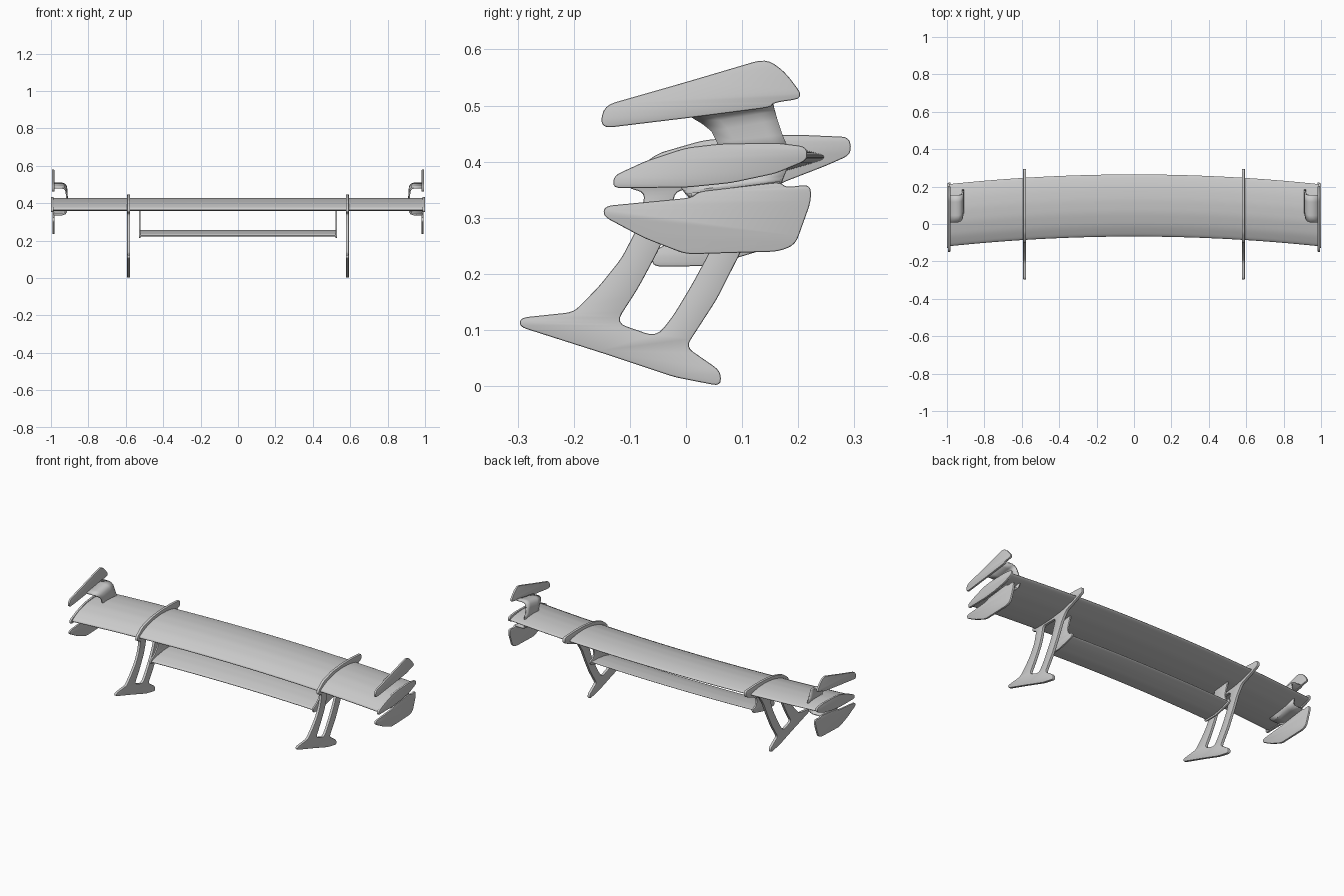
import bpy, bmesh, math
from mathutils import Matrix, Vector

if "Cube" in bpy.data.objects:
    bpy.data.objects.remove(bpy.data.objects["Cube"])

grey = bpy.data.materials.new("light_grey")
grey.diffuse_color = (0.6, 0.6, 0.6, 1)
grey.use_nodes = True
grey.node_tree.nodes["Principled BSDF"].inputs["Base Color"].default_value = grey.diffuse_color


def rounded(pts, r, n=5):
    """Replace each corner by a small quadratic arc."""
    out = []
    pts = [Vector(p) for p in pts]
    for i, p in enumerate(pts):
        a, b = pts[i - 1] - p, pts[(i + 1) % len(pts)] - p
        p0 = p + a.normalized() * min(r, a.length * 0.45)
        p1 = p + b.normalized() * min(r, b.length * 0.45)
        for k in range(n):
            t = k / (n - 1)
            out.append(p0 * (1 - t) ** 2 + p * 2 * t * (1 - t) + p1 * t * t)
    return out


def finish(ob, mirror=True):
    ob.data.materials.clear()
    ob.data.materials.append(grey)
    bpy.ops.object.select_all(action='DESELECT')
    ob.select_set(True)
    bpy.context.view_layer.objects.active = ob
    bpy.ops.object.shade_smooth_by_angle(angle=math.radians(35))
    if mirror:
        m = ob.modifiers.new("mirror", 'MIRROR')
        m.use_mirror_merge = False


def plate(name, x, thick, loops):
    """Upright plate with soft edges, outlined in y and z, mirrored in x."""
    soft = 0.003
    cu = bpy.data.curves.new(name, 'CURVE')
    cu.dimensions = '2D'
    cu.fill_mode = 'BOTH'
    cu.extrude = thick / 2 - soft
    cu.bevel_depth = soft
    cu.bevel_resolution = 1
    cu.offset = -soft
    for pts, r in loops:
        sp = cu.splines.new('POLY')
        co = rounded(pts, r)
        sp.points.add(len(co) - 1)
        for q, c in zip(sp.points, co):
            q.co = (c.x, c.y, 0, 1)
        sp.use_cyclic_u = True
    tmp = bpy.data.objects.new(name + "_outline", cu)
    bpy.context.collection.objects.link(tmp)
    dg = bpy.context.evaluated_depsgraph_get()
    me = bpy.data.meshes.new_from_object(tmp.evaluated_get(dg))
    bpy.data.objects.remove(tmp)
    me.transform(Matrix(((0, 0, 1, x), (1, 0, 0, 0), (0, 1, 0, 0), (0, 0, 0, 1))))
    bm = bmesh.new()
    bm.from_mesh(me)
    bmesh.ops.remove_doubles(bm, verts=bm.verts, dist=1e-5)
    bmesh.ops.recalc_face_normals(bm, faces=bm.faces)
    bm.to_mesh(me)
    bm.free()
    ob = bpy.data.objects.new(name, me)
    bpy.context.collection.objects.link(ob)
    finish(ob)


def mesh_object(name, bm, mirror):
    bmesh.ops.recalc_face_normals(bm, faces=bm.faces)
    me = bpy.data.meshes.new(name)
    bm.to_mesh(me)
    bm.free()
    ob = bpy.data.objects.new(name, me)
    bpy.context.collection.objects.link(ob)
    finish(ob, mirror)
    return ob


def wing(name, half, section, sweep, n=40):
    """Loft one section along x; the ends bend forward."""
    bm = bmesh.new()
    rows = []
    for i in range(n + 1):
        x = -half + 2 * half * i / n
        rows.append([bm.verts.new((x, p.x - sweep * x * x, p.y)) for p in section])
    k = len(section)
    for a, b in zip(rows, rows[1:]):
        for j in range(k):
            bm.faces.new((a[j], a[(j + 1) % k], b[(j + 1) % k], b[j]))
    bm.faces.new(rows[0])
    bm.faces.new(rows[-1])
    mesh_object(name, bm, False)


def bracket(name, rows, thick):
    """Bent strip: each row gives x, front (y, z) and rear (y, z)."""
    bm = bmesh.new()
    grid = []
    for x, y0, z0, y1, z1 in rows:
        grid.append([bm.verts.new((x, y0 + (y1 - y0) * t / 4, z0 + (z1 - z0) * t / 4))
                     for t in range(5)])
    for a, b in zip(grid, grid[1:]):
        for j in range(4):
            bm.faces.new((a[j], a[j + 1], b[j + 1], b[j]))
    ob = mesh_object(name, bm, True)
    s = ob.modifiers.new("thickness", 'SOLIDIFY')
    s.thickness = thick
    s.offset = 0


# Main wing and the smaller wing beneath it
wing("main_wing", 0.99, rounded([
    (-0.067, 0.360), (-0.067, 0.374), (-0.01, 0.403), (0.06, 0.422), (0.13, 0.429),
    (0.19, 0.427), (0.23, 0.421), (0.265, 0.412), (0.265, 0.404), (0.22, 0.390),
    (0.15, 0.372), (0.06, 0.361), (-0.02, 0.358)], 0.02, 4), 0.053)
wing("lower_wing", 0.525, rounded([
    (-0.04, 0.223), (-0.04, 0.233), (0.02, 0.248), (0.08, 0.256), (0.14, 0.258),
    (0.14, 0.252), (0.09, 0.235), (0.03, 0.223)], 0.015, 4), 0.05)

# Tall supports: foot, two legs and the collar around the main wing
plate("support", 0.585, 0.016, [
    ([(-0.297, 0.106), (-0.295, 0.122), (-0.20, 0.132), (-0.155, 0.178), (-0.115, 0.228),
      (-0.088, 0.28), (-0.072, 0.345), (-0.105, 0.353), (-0.10, 0.378), (-0.05, 0.415),
      (0.03, 0.438), (0.12, 0.447), (0.20, 0.448), (0.292, 0.444), (0.295, 0.413),
      (0.25, 0.393), (0.165, 0.36), (0.13, 0.31), (0.097, 0.238), (0.055, 0.155),
      (0.0, 0.07), (0.062, 0.027), (0.062, 0.0), (-0.02, 0.016), (-0.14, 0.056)], 0.015),
    ([(-0.125, 0.113), (-0.053, 0.088), (-0.025, 0.122), (0.01, 0.18), (0.045, 0.245),
      (0.082, 0.35), (-0.02, 0.35), (-0.025, 0.31), (-0.045, 0.25), (-0.085, 0.175)], 0.02)])

# Hangers joining the lower wing to the main wing
plate("lower_wing_hanger", 0.525, 0.01, [
    ([(-0.06, 0.218), (-0.062, 0.238), (-0.02, 0.262), (0.01, 0.30), (0.02, 0.37),
      (0.125, 0.376), (0.10, 0.30), (0.11, 0.272), (0.142, 0.262), (0.135, 0.242),
      (0.085, 0.227), (0.03, 0.214), (-0.05, 0.213)], 0.012)])

# End plates of the main wing
plate("end_plate", 0.993, 0.013, [
    ([(-0.130, 0.353), (-0.129, 0.375), (-0.07, 0.402), (0.0, 0.425), (0.06, 0.432),
      (0.16, 0.434), (0.215, 0.427), (0.217, 0.403), (0.16, 0.379), (0.08, 0.362),
      (0.0, 0.354)], 0.014)])

# Raised fins above the wing tips
plate("upper_fin", 0.988, 0.012, [
    ([(-0.153, 0.459), (-0.147, 0.5), (0.0, 0.542), (0.142, 0.584), (0.175, 0.562),
      (0.212, 0.513), (0.155, 0.505), (0.152, 0.497), (0.02, 0.480)], 0.022)])
bracket("upper_fin_bracket", [
    (0.987, 0.01, 0.483, 0.155, 0.506), (0.94, 0.01, 0.483, 0.155, 0.506),
    (0.928, 0.015, 0.479, 0.156, 0.501), (0.920, 0.028, 0.470, 0.158, 0.492),
    (0.917, 0.045, 0.455, 0.163, 0.475), (0.915, 0.055, 0.435, 0.172, 0.448),
    (0.914, 0.058, 0.410, 0.186, 0.415)], 0.009)

# Hanging fins below the wing tips
plate("lower_fin", 0.987, 0.012, [
    ([(-0.148, 0.303), (-0.145, 0.321), (0.01, 0.336), (0.022, 0.347), (0.168, 0.364),
      (0.178, 0.354), (0.222, 0.360), (0.223, 0.33), (0.195, 0.252), (0.165, 0.240),
      (0.0, 0.235), (-0.075, 0.264)], 0.016)])
bracket("lower_fin_bracket", [
    (0.986, 0.01, 0.340, 0.168, 0.361), (0.94, 0.005, 0.340, 0.168, 0.361),
    (0.926, 0.0, 0.344, 0.170, 0.365), (0.919, -0.008, 0.353, 0.174, 0.373),
    (0.916, -0.012, 0.372, 0.182, 0.392)], 0.009)
